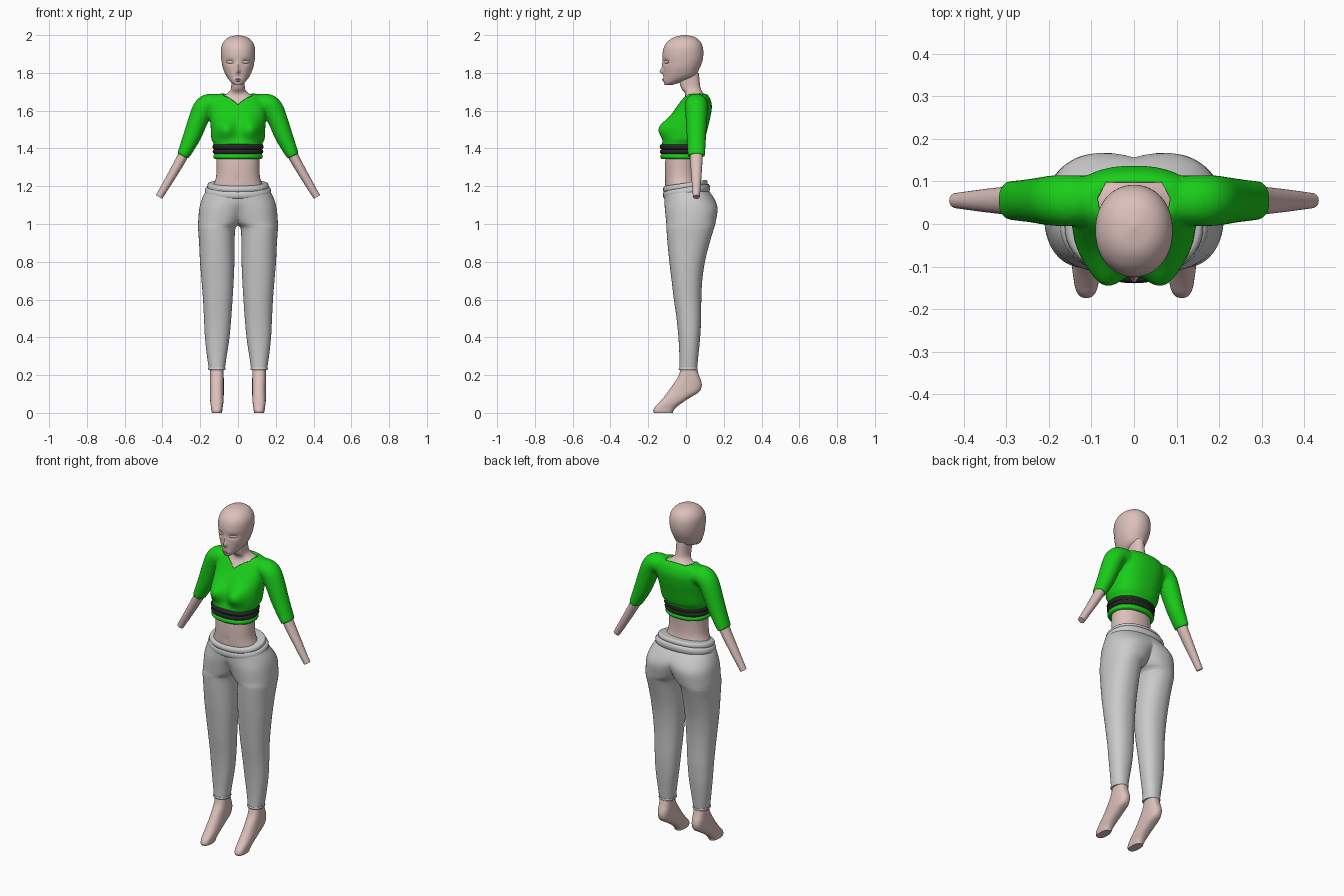
import bpy, bmesh, math
from mathutils import Vector

if "Cube" in bpy.data.objects:
    bpy.data.objects.remove(bpy.data.objects["Cube"])


def material(name, col):
    m = bpy.data.materials.new(name)
    m.diffuse_color = (*col, 1)
    m.use_nodes = True
    m.node_tree.nodes["Principled BSDF"].inputs["Base Color"].default_value = m.diffuse_color
    return m


SKIN = material("skin", (0.72, 0.53, 0.50))
GREEN = material("green_cloth", (0.01, 0.62, 0.01))
BLACK = material("black_band", (0.02, 0.02, 0.02))


def refine(rows, k=4):
    """Smooth interpolation between the given profile rows."""
    out = []
    for i in range(len(rows) - 1):
        p = [rows[max(0, min(len(rows) - 1, i + d))] for d in (-1, 0, 1, 2)]
        for j in range(k):
            t = j / k
            out.append([0.5 * (2 * b + (c - a) * t + (2 * a - 5 * b + 4 * c - d) * t * t
                               + (3 * b - a - 3 * c + d) * t ** 3) for a, b, c, d in zip(*p)])
    return out + [list(rows[-1])]


def unit(i, n, p):
    a = 2 * math.pi * i / n
    c, s = math.cos(a), math.sin(a)
    return math.copysign(abs(c) ** p, c), math.copysign(abs(s) ** p, s)


def level_rings(rows, n=48, p=1.0, bumps=(), tilt=0.0, k=4):
    """Rows are z, centre x, half width, front y, back y. Bumps push the front outward."""
    rings = []
    for z, cx, hx, yf, yb in refine(rows, k):
        ring = []
        for i in range(n):
            c, s = unit(i, n, p)
            x, y = cx + hx * c, (yf + yb) / 2 + (yb - yf) / 2 * s
            if s < 0:
                for bx, bz, sx, sz, amp in bumps:
                    y -= amp * math.exp(-((abs(x) - bx) / sx) ** 2 - ((z - bz) / sz) ** 2)
            ring.append(Vector((x, y, z + tilt * y)))
        rings.append(ring)
    return rings


def arm_rings(rows, side=1, y=0.055, n=28):
    """Rows are x, z, in-plane radius, depth radius."""
    rows = refine(rows)
    rings = []
    for i, (x, z, r, d) in enumerate(rows):
        a, b = rows[max(0, i - 1)], rows[min(len(rows) - 1, i + 1)]
        t = Vector((b[0] - a[0], b[1] - a[1])).normalized()
        ring = []
        for j in range(n):
            c, s = unit(j, n, 1)
            ring.append(Vector((side * (x - t.y * r * c), y + d * s, z + t.x * r * c)))
        rings.append(ring)
    return rings


def skin_rings(bm, rings):
    vs = [[bm.verts.new(v) for v in r] for r in rings]
    n = len(vs[0])
    for a, b in zip(vs, vs[1:]):
        for i in range(n):
            bm.faces.new((a[i], a[(i + 1) % n], b[(i + 1) % n], b[i]))
    bm.faces.new(vs[0][::-1])
    bm.faces.new(vs[-1])


def build(name, shells, mat=None, mirror=False, cut=False):
    bm = bmesh.new()
    for s in shells:
        skin_rings(bm, s)
    if cut:
        bmesh.ops.bisect_plane(bm, geom=bm.verts[:] + bm.edges[:] + bm.faces[:],
                               plane_co=(0, 0, 0), plane_no=(1, 0, 0), clear_inner=True)
    bmesh.ops.recalc_face_normals(bm, faces=bm.faces[:])
    me = bpy.data.meshes.new(name)
    bm.to_mesh(me)
    bm.free()
    ob = bpy.data.objects.new(name, me)
    bpy.context.collection.objects.link(ob)
    if mat:
        me.materials.append(mat)
    if mirror:
        ob.modifiers.new("mirror", 'MIRROR')
    smooth(ob)
    return ob


def smooth(ob):
    bpy.ops.object.select_all(action='DESELECT')
    ob.select_set(True)
    bpy.context.view_layer.objects.active = ob
    bpy.ops.object.shade_smooth_by_angle(angle=math.radians(45))


def roll(name, z, h, hx, yf, yb, mat=None, tilt=0.0):
    """Rounded cloth band around the body."""
    rows = []
    for i in range(9):
        a = math.pi * (i / 8 - 0.5)
        g = 0.012 * (math.cos(a) - 1)
        rows.append((z + h * math.sin(a), 0, hx + g, yf - g, yb + g))
    build(name, [level_rings(rows, p=0.9, tilt=tilt, k=1)], mat)


# Head with nose, eye sockets and chin
head = [(1.735, 0, .016, -.112, -.075), (1.75, 0, .036, -.117, -.03), (1.78, 0, .06, -.119, .045),
        (1.82, 0, .078, -.12, .07), (1.86, 0, .087, -.122, .086), (1.90, 0, .091, -.124, .092),
        (1.94, 0, .088, -.115, .088), (1.97, 0, .072, -.092, .072), (1.99, 0, .045, -.06, .045),
        (2.0, 0, .004, -.012, 0)]
build("head", [level_rings(head, n=80, p=.95, k=7, bumps=[
    (0, 1.808, .010, .014, .018), (0, 1.835, .009, .025, .007),
    (.042, 1.858, .02, .013, -.010), (0, 1.762, .02, .007, .005)])], SKIN)


def ball(name, loc, scale, mirror=False, rot=0):
    me = bpy.data.meshes.new(name)
    bm = bmesh.new()
    bmesh.ops.create_uvsphere(bm, u_segments=20, v_segments=12, radius=1)
    for v in bm.verts:
        x, y, z = v.co.x * scale[0], v.co.y * scale[1], v.co.z * scale[2]
        v.co = Vector((x, y + rot * x, z + .12 * rot * x)) + Vector(loc)
    bm.to_mesh(me)
    bm.free()
    ob = bpy.data.objects.new(name, me)
    bpy.context.collection.objects.link(ob)
    me.materials.append(SKIN)
    if mirror:
        ob.modifiers.new("mirror", 'MIRROR')
    smooth(ob)


# Eyes and lips
ball("eye", (.043, -.103, 1.858), (.021, .006, .009), True, .5)
ball("upper_lip", (0, -.120, 1.766), (.016, .006, .004))
ball("lower_lip", (0, -.119, 1.759), (.013, .006, .004))

# Bare torso: belly, upper chest and neck
body = [(1.10, 0, .155, -.09, .095), (1.19, 0, .135, -.108, .075), (1.25, 0, .116, -.111, .06),
        (1.33, 0, .114, -.11, .06), (1.42, 0, .118, -.10, .07), (1.52, 0, .13, -.088, .10),
        (1.60, 0, .135, -.052, .12), (1.64, 0, .125, -.026, .117), (1.668, 0, .10, -.008, .108),
        (1.685, 0, .068, -.004, .098), (1.70, 0, .047, -.010, .087), (1.725, 0, .036, -.028, .076),
        (1.80, 0, .036, -.045, .068)]
build("torso", [level_rings(body, n=64, p=.92, bumps=[(0, 1.235, .006, .012, -.008)])], SKIN)

# Forearms
build("forearm", [arm_rings([(.27, 1.41, .027, .036), (.30, 1.345, .027, .033),
                             (.36, 1.24, .023, .026), (.418, 1.143, .019, .018)])], SKIN, True)

# Feet raised on the toes
foot = [(0, .112, .026, -.17, -.07), (.012, .112, .029, -.174, -.066), (.03, .112, .031, -.166, -.05),
        (.05, .112, .034, -.147, -.025), (.08, .112, .036, -.12, .02), (.11, .112, .037, -.097, .068),
        (.14, .112, .037, -.076, .083), (.17, .112, .037, -.055, .08), (.20, .112, .036, -.038, .068),
        (.26, .112, .034, -.02, .052)]
build("foot", [level_rings(foot, n=32, p=.8)], SKIN, True)

# Shirt: body and sleeves fused, then the neckline cut out
shirt = [(1.35, 0, .122, -.125, .072), (1.42, 0, .128, -.125, .085), (1.45, 0, .141, -.115, .10),
         (1.52, 0, .145, -.10, .118), (1.58, 0, .15, -.075, .132), (1.63, 0, .15, -.042, .137),
         (1.67, 0, .135, -.014, .125), (1.69, 0, .10, .005, .108)]
sleeve = [(.09, 1.63, .055, .058), (.15, 1.635, .055, .06), (.182, 1.613, .056, .06),
          (.207, 1.56, .053, .057), (.245, 1.46, .047, .051), (.292, 1.36, .033, .046)]
bust = [(.07, 1.505, .055, .055, .052)]
top = build("shirt", [level_rings(shirt, n=64, p=.88, bumps=bust)]
            + [arm_rings(sleeve, s) for s in (1, -1)], GREEN)
r = top.modifiers.new("fuse", 'REMESH')
r.mode, r.voxel_size, r.use_smooth_shade = 'VOXEL', 0.007, True
s = top.modifiers.new("soften", 'SMOOTH')
s.factor, s.iterations = 0.5, 6
outline = [(.065, .098), (.085, .06), (.076, .005), (0, -.04), (-.076, .005), (-.085, .06), (-.065, .098)]
cutter = build("neck_cutter", [[[Vector((x, y, z)) for x, y in outline] for z in (1.58, 1.8)]])
cutter.hide_render = True
b = top.modifiers.new("neckline", 'BOOLEAN')
b.operation, b.object, b.solver = 'DIFFERENCE', cutter, 'EXACT'
smooth(top)
for m in ("fuse", "soften", "neckline"):
    bpy.ops.object.modifier_move_to_index(modifier=m, index=0 if m == "fuse" else 1 if m == "soften" else 2)
    
for m in ("fuse", "soften", "neckline"):
    bpy.ops.object.modifier_apply(modifier=m)
bpy.data.objects.remove(cutter)

# Bands under the bust
roll("upper_black_band", 1.409, .014, .136, -.139, .088, BLACK)
roll("lower_black_band", 1.383, .013, .134, -.138, .085, BLACK)
roll("shirt_hem", 1.358, .014, .131, -.136, .080, GREEN)

# Trousers: one leg and half the hips, mirrored
leg = [(.23, .112, .042, -.035, .058), (.30, .112, .052, -.035, .065), (.40, .11, .065, -.04, .075),
       (.50, .108, .072, -.05, .08), (.60, .107, .078, -.064, .081), (.70, .108, .085, -.076, .086),
       (.80, .110, .091, -.088, .10), (.90, .112, .094, -.098, .125), (.97, .113, .098, -.103, .146),
       (.99, .107, .104, -.104, .152), (1.01, .095, .116, -.105, .157), (1.08, .07, .135, -.112, .167),
       (1.13, .03, .162, -.115, .152), (1.18, 0, .168, -.116, .118)]
build("trousers", [level_rings(leg, n=56, p=.9)], None, True, True)
cuff = [(.226, .112, .042, -.035, .058), (.232, .112, .046, -.039, .062), (.24, .112, .045, -.037, .061)]
build("trouser_cuff", [level_rings(cuff, n=32, p=.9)], None, True)
roll("lower_waistband", 1.172, .022, .175, -.122, .128, None, .15)
roll("upper_waistband", 1.201, .017, .163, -.122, .115, None, .15)
